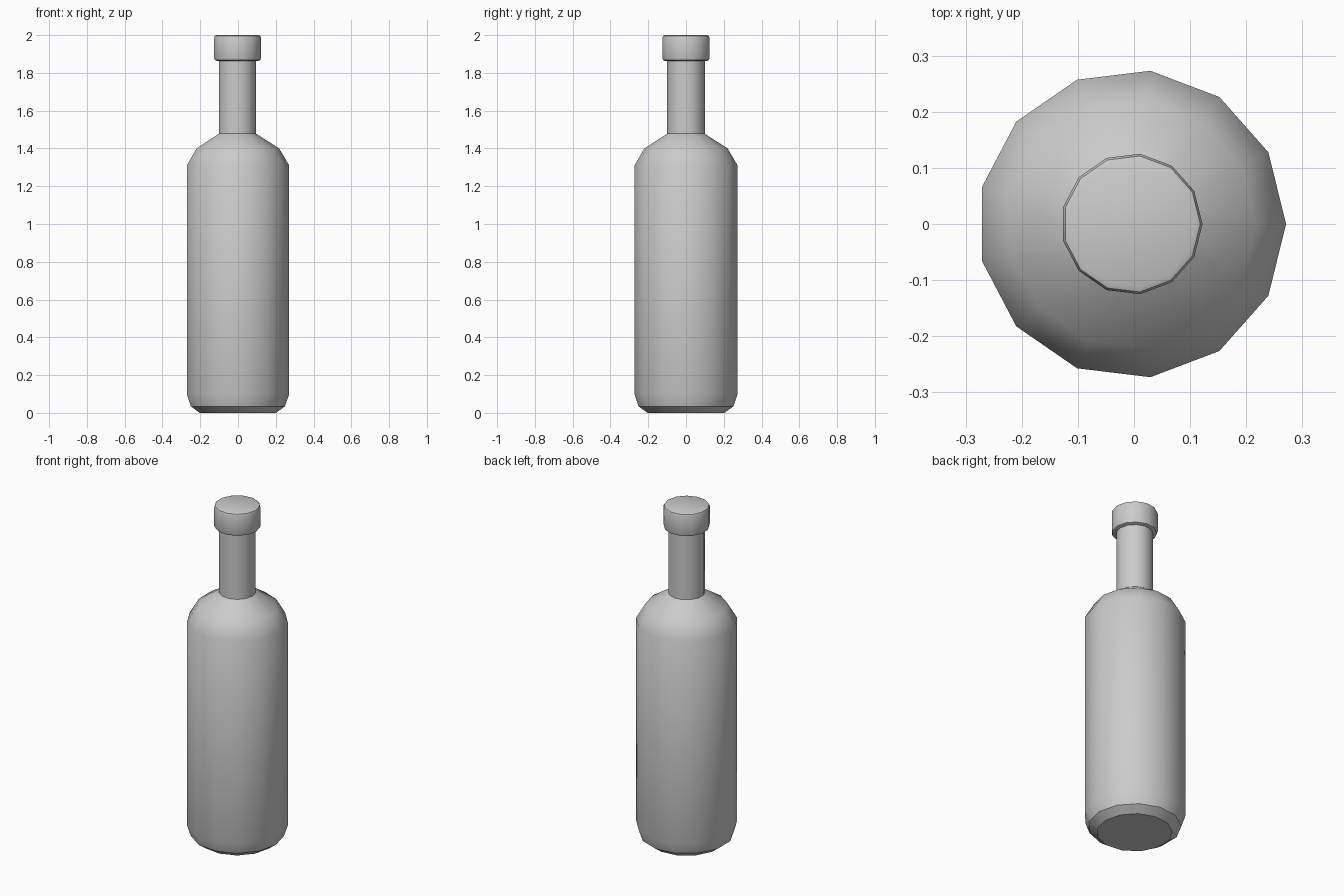
import bpy, bmesh, math

if "Cube" in bpy.data.objects:
    bpy.data.objects.remove(bpy.data.objects["Cube"])

SIDES = 13
SHIFT = -0.004  # centres the odd-sided outline on x = 0


def lathe(name, profile):
    """Closed solid of revolution from (radius, height) points."""
    bm = bmesh.new()
    rings = []
    for r, z in profile:
        rings.append([bm.verts.new((SHIFT + r * math.cos(2 * math.pi * i / SIDES),
                                    r * math.sin(2 * math.pi * i / SIDES), z))
                      for i in range(SIDES)])
    for a, b in zip(rings, rings[1:]):
        for i in range(SIDES):
            j = (i + 1) % SIDES
            bm.faces.new((a[i], a[j], b[j], b[i]))
    bm.faces.new(rings[0][::-1])
    bm.faces.new(rings[-1])
    mesh = bpy.data.meshes.new(name)
    bm.to_mesh(mesh)
    bm.free()
    obj = bpy.data.objects.new(name, mesh)
    bpy.context.collection.objects.link(obj)
    bpy.ops.object.select_all(action='DESELECT')
    obj.select_set(True)
    bpy.context.view_layer.objects.active = obj
    bpy.ops.object.shade_smooth_by_angle(angle=math.radians(30))
    return obj


# Body, shoulder and neck
lathe("bottle_body", [(0.205, 0), (0.253, 0.035), (0.275, 0.10), (0.275, 1.31),
                      (0.222, 1.40), (0.10, 1.478), (0.10, 1.88)])

# Collar around the mouth, with softened rims
lathe("bottle_collar", [(0.113, 1.864), (0.122, 1.868), (0.126, 1.878), (0.126, 1.986),
                        (0.122, 1.996), (0.113, 2.0)])
